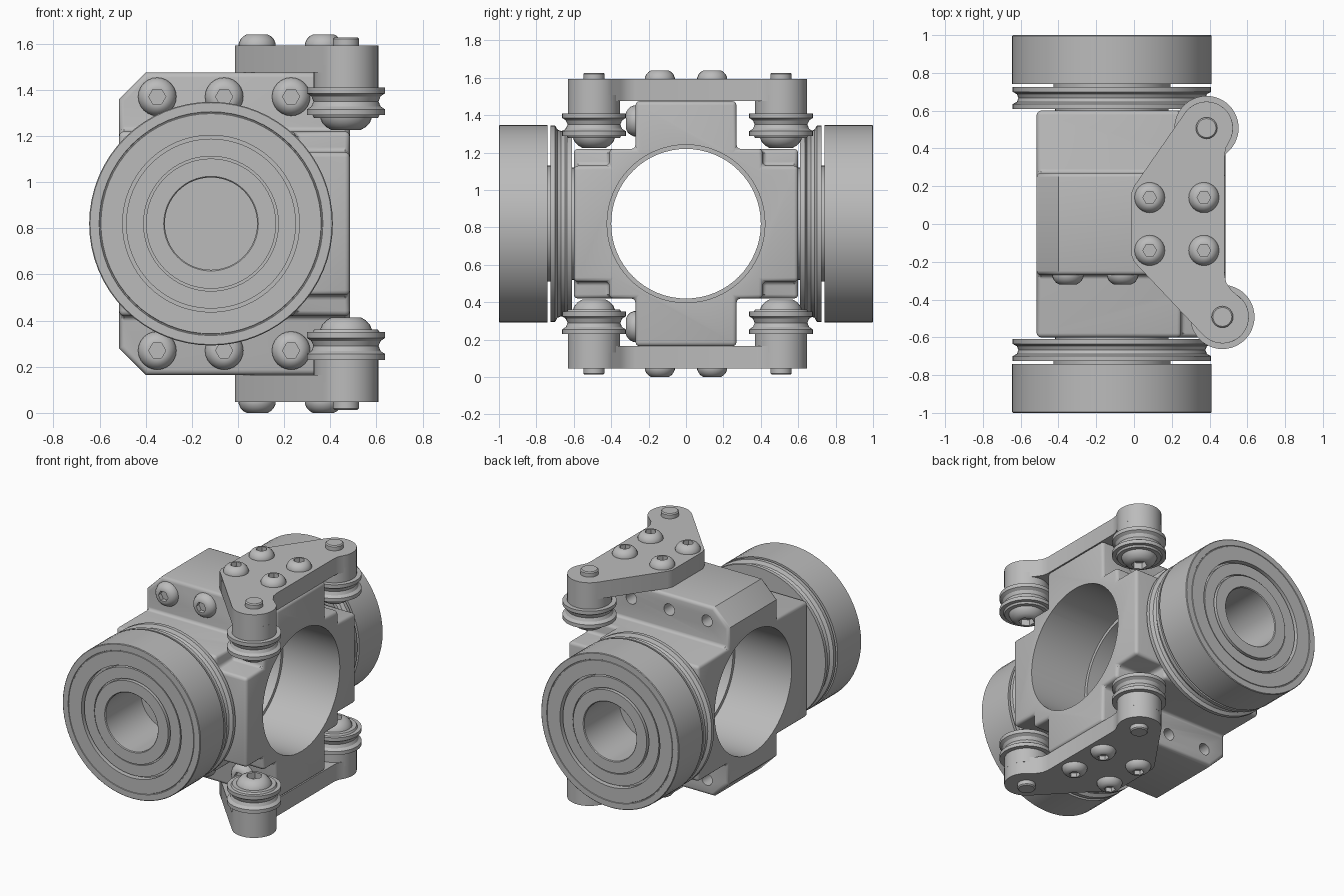
import bpy, bmesh, math
from mathutils import Vector

old = bpy.data.objects.get("Cube")
if old:
    bpy.data.objects.remove(old, do_unlink=True)

GREY = (0.5, 0.5, 0.5, 1)
metal = bpy.data.materials.new("grey_metal")
metal.use_nodes = True
metal.diffuse_color = GREY
metal.node_tree.nodes["Principled BSDF"].inputs["Base Color"].default_value = GREY

MID = 0.82          # height of the mirror plane
parts = []


def finish(name, bm, helper=False):
    bmesh.ops.recalc_face_normals(bm, faces=bm.faces)
    mesh = bpy.data.meshes.new(name)
    bm.to_mesh(mesh)
    bm.free()
    mesh.materials.append(metal)
    ob = bpy.data.objects.new(name, mesh)
    bpy.context.collection.objects.link(ob)
    if helper:
        ob.hide_render = True
    else:
        parts.append(ob)
    return ob


def lathe(name, profile, origin, axis, seg=48, helper=False):
    """Revolve (radius, height[, hex]) points about an axis."""
    bm = bmesh.new()
    rot = Vector((0, 0, 1)).rotation_difference(Vector(axis))
    rings = []
    for p in profile:
        ring = []
        for i in range(seg if p[0] > 0 else 1):
            a = 2 * math.pi * i / seg
            r = p[0]
            if len(p) > 2:
                r *= math.cos(math.pi / 6) / math.cos(a % (math.pi / 3) - math.pi / 6)
            ring.append(bm.verts.new(Vector(origin) + rot @ Vector((r * math.cos(a), r * math.sin(a), p[1]))))
        rings.append(ring)
    for a, b in zip(rings, rings[1:]):
        for i in range(seg):
            j = (i + 1) % seg
            quad = [a[i % len(a)], a[j % len(a)], b[j % len(b)], b[i % len(b)]]
            bm.faces.new(list(dict.fromkeys(quad)))
    return finish(name, bm, helper)


def prism(name, points, offset, helper=False):
    """Extrude a closed 3D polygon along an offset."""
    bm = bmesh.new()
    face = bm.faces.new([bm.verts.new(p) for p in points])
    ext = bmesh.ops.extrude_face_region(bm, geom=[face])
    moved = [g for g in ext["geom"] if isinstance(g, bmesh.types.BMVert)]
    bmesh.ops.translate(bm, verts=moved, vec=offset)
    return finish(name, bm, helper)


def box(name, x0, x1, y0, y1, z0, z1, helper=False):
    pts = [(x0, y0, z0), (x1, y0, z0), (x1, y1, z0), (x0, y1, z0)]
    return prism(name, pts, (0, 0, z1 - z0), helper)


def boolean(ob, other, operation):
    m = ob.modifiers.new(other.name, "BOOLEAN")
    m.object, m.operation, m.solver = other, operation, "EXACT"


def apply_and_clean(ob, helpers):
    bpy.context.view_layer.update()
    dg = bpy.context.evaluated_depsgraph_get()
    mesh = bpy.data.meshes.new_from_object(ob.evaluated_get(dg))
    ob.modifiers.clear()
    ob.data = mesh
    for h in helpers:
        bpy.data.objects.remove(h, do_unlink=True)


def screw_head(name, origin, axis, k=1.0):
    prof = [(0, 0), (0.083, 0), (0.083, 0.008), (0.075, 0.027), (0.062, 0.041), (0.046, 0.05)]
    prof = [(r * k, h * k) for r, h in prof]
    prof += [(0.037 * k, 0.05 * k, 1), (0.037 * k, 0.02 * k, 1), (0, 0.02 * k)]
    lathe(name, prof, origin, axis, 24)


# Housing: wide block joined with a tall chamfered column
housing = box("housing", -0.515, 0.485, -0.6, 0.6, MID - 0.4, MID + 0.4)
outline = [(0.485, 0.655), (-0.40, 0.655), (-0.515, 0.54),
           (-0.515, -0.54), (-0.40, -0.655), (0.485, -0.655)]
column = prism("column", [(x, -0.27, MID + z) for x, z in outline], (0, 0.54, 0), True)
boolean(housing, column, "UNION")
helpers = [column]

# Corner pockets that clear the rollers
for s in (-1, 1):
    for t in (-1, 1):
        y, z = sorted((t * 0.41, t * 0.8)), sorted((MID + s * 0.31, MID + s * 0.6))
        pocket = box("pocket", 0.25, 0.7, *y, *z, True)
        boolean(housing, pocket, "DIFFERENCE")
        helpers.append(pocket)
apply_and_clean(housing, helpers)
bm = bmesh.new()
bm.from_mesh(housing.data)
bmesh.ops.dissolve_limit(bm, angle_limit=0.02, verts=bm.verts, edges=bm.edges)
bm.to_mesh(housing.data)
bm.free()
bev = housing.modifiers.new("bevel", "BEVEL")
bev.width, bev.segments, bev.limit_method = 0.022, 3, "ANGLE"
bev.angle_limit = math.radians(50)

# Stepped through bore and blind bolt holes in the housing
bore = lathe("bore", [(0, -0.8), (0.422, -0.8), (0.422, -0.08), (0.4, -0.08), (0.4, 0.05),
                      (0.422, 0.05), (0.422, 0.8), (0, 0.8)], (0, 0, MID), (1, 0, 0), 64, True)
boolean(housing, bore, "DIFFERENCE")
helpers = [bore]
for s in (-1, 1):
    for x in (-0.35, -0.06, 0.23):
        z = MID + s * 0.55
        hole = lathe("bolt_hole", [(0, 0), (0.04, 0), (0.04, 0.4), (0, 0.4)], (x, 0.05, z), (0, 1, 0), 24, True)
        boolean(housing, hole, "DIFFERENCE")
        helpers.append(hole)
        screw_head("side_screw", (x, -0.27, z), (0, -1, 0))
apply_and_clean(housing, helpers)

# Grooved pulley and ball bearing at each end of the cross axis
pulley = [(0, 0), (0.3, 0), (0.3, 0.03), (0.525, 0.03), (0.525, 0.055), (0.503, 0.067),
          (0.495, 0.087), (0.503, 0.107), (0.525, 0.12), (0.525, 0.145), (0.31, 0.145),
          (0.31, 0.165), (0.2, 0.165), (0.2, 0.03), (0, 0.03)]
bearing = [(0.2, 0.16), (0.528, 0.16), (0.528, 0.416), (0.524, 0.42), (0.485, 0.42),
           (0.483, 0.416), (0.479, 0.416), (0.477, 0.42), (0.383, 0.42), (0.383, 0.38),
           (0.368, 0.38), (0.368, 0.41), (0.292, 0.41), (0.292, 0.395), (0.282, 0.395),
           (0.282, 0.42), (0.205, 0.42), (0.2, 0.415), (0.2, 0.16)]
for t, side in ((-1, "front"), (1, "back")):
    lathe(side + "_pulley", pulley, (-0.117, t * 0.58, MID), (0, t, 0), 64)
    lathe(side + "_bearing", bearing, (-0.117, t * 0.58, MID), (0, t, 0), 64)


# Bracket outline: a web between two round ends
BACK, FRONT, R = (0.384, 0.508), (0.468, -0.492), 0.14


def arc(c, a0, a1, n=18):
    angles = [math.radians(a0 + (a1 - a0) * i / n) for i in range(n + 1)]
    return [(c[0] + R * math.cos(a), c[1] + R * math.sin(a)) for a in angles]


web = [(-0.014, 0.165), (0.0, 0.2)] + arc(BACK, 146, -30)
web += [(0.485, 0.40), (0.48, 0.36), (0.48, -0.27), (0.488, -0.31), (0.515, -0.35)]
web += arc(FRONT, 40, -137) + [(0.0, -0.2), (-0.014, -0.165)]

roller = [(0, 0), (0.17, 0), (0.17, 0.025), (0.15, 0.038), (0.141, 0.06), (0.15, 0.082),
          (0.17, 0.095), (0.17, 0.12), (0.145, 0.12), (0.138, 0.132), (0, 0.132)]

# Upper and lower brackets with rollers, pins and screws
for s, level in ((1, "upper"), (-1, "lower")):
    up, down = (0, 0, s), (0, 0, -s)
    prism(level + "_bracket", [(x, y, MID + s * 0.655) for x, y in web], (0, 0, s * 0.118))
    for (x, y), side in ((BACK, "back"), (FRONT, "front")):
        name = level + "_" + side
        lathe(name + "_boss", [(0, 0), (R, 0), (R, 0.1), (0, 0.1)], (x, y, MID + s * 0.588), up)
        lathe(name + "_pin", [(0, 0), (0.057, 0), (0.057, 0.04), (0.05, 0.047), (0, 0.047)],
              (x, y, MID + s * 0.76), up, 24)
        lathe(name + "_roller", roller, (x, y, MID + s * 0.59), down)
        screw_head(name + "_roller_screw", (x, y, MID + s * 0.475), down, 1.38)
    for x in (0.083, 0.37):
        for y in (-0.14, 0.14):
            screw_head(level + "_bracket_screw", (x, y, MID + s * 0.772), up, 0.97)

# Smooth curved surfaces while keeping edges sharp
bpy.ops.object.select_all(action="DESELECT")
for ob in parts:
    ob.select_set(True)
bpy.context.view_layer.objects.active = parts[0]
bpy.ops.object.shade_smooth_by_angle(angle=math.radians(32))
